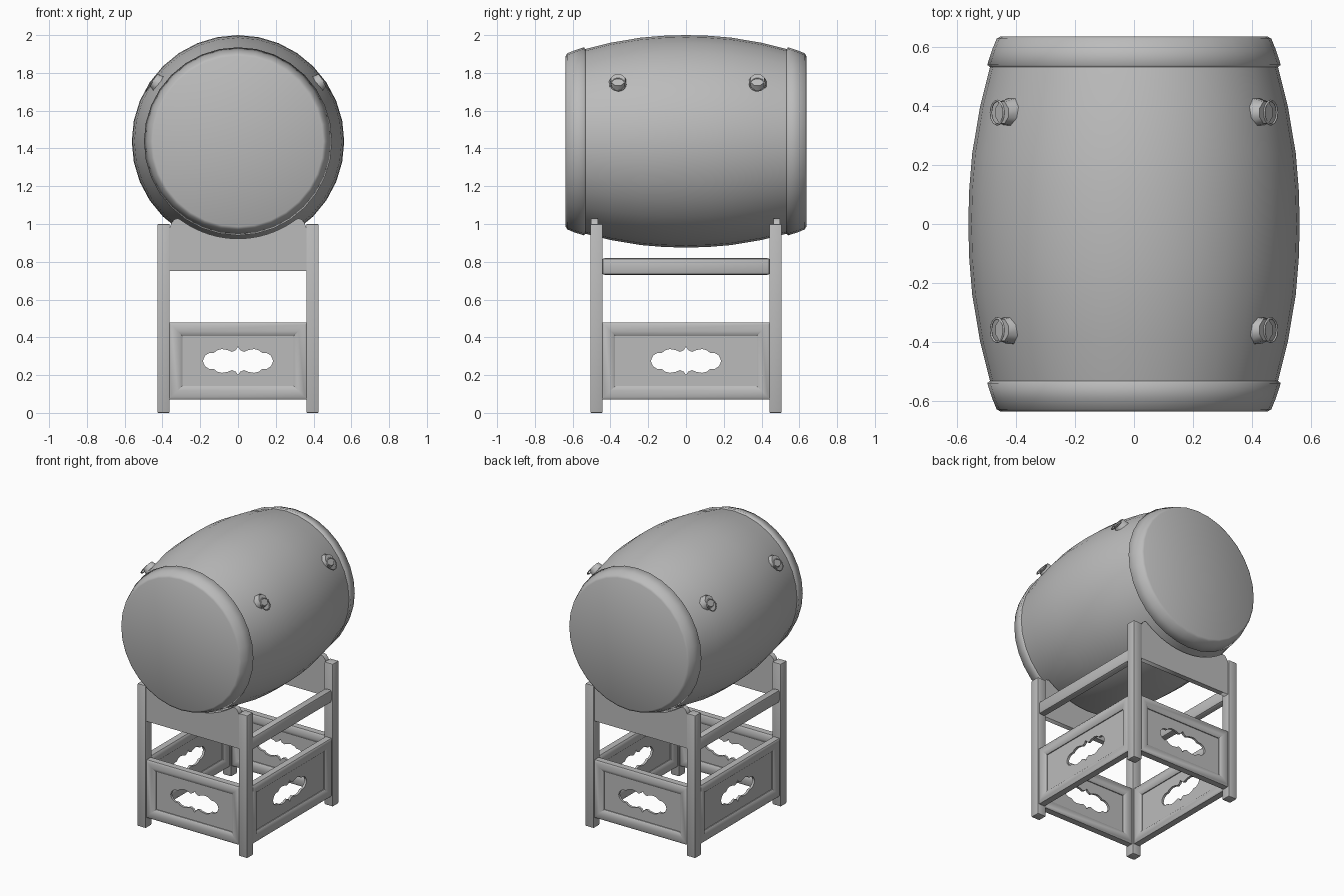
import bpy, bmesh
from math import pi, cos, sin, sqrt, radians
from mathutils import Matrix, Vector

if "Cube" in bpy.data.objects:
    bpy.data.objects.remove(bpy.data.objects["Cube"], do_unlink=True)

grey = bpy.data.materials.new("plain grey")
grey.use_nodes = True
GREY = (0.5, 0.5, 0.5, 1)
grey.diffuse_color = GREY
grey.node_tree.nodes["Principled BSDF"].inputs["Base Color"].default_value = GREY

AXIS_Z = 1.4375                    # height of the drum axis
UPRIGHT = Matrix.Rotation(pi / 2, 4, 'X')


def finish(name, bm, matrix=Matrix(), smooth=None):
    bmesh.ops.recalc_face_normals(bm, faces=bm.faces)
    bm.transform(matrix)
    mesh = bpy.data.meshes.new(name)
    bm.to_mesh(mesh)
    bm.free()
    mesh.materials.clear()
    mesh.materials.append(grey)
    obj = bpy.data.objects.new(name, mesh)
    bpy.context.collection.objects.link(obj)
    if smooth:
        bpy.ops.object.select_all(action='DESELECT')
        obj.select_set(True)
        bpy.context.view_layer.objects.active = obj
        bpy.ops.object.shade_smooth_by_angle(angle=radians(smooth))
    return obj


def revolve(name, profile, smooth):
    """Spin (radius, y) points about the drum axis."""
    bm = bmesh.new()
    verts = [bm.verts.new((r, y, 0)) for r, y in profile]
    edges = [bm.edges.new(pair) for pair in zip(verts, verts[1:])]
    bmesh.ops.spin(bm, geom=verts + edges, axis=(0, 1, 0), cent=(0, 0, 0),
                   angle=2 * pi, steps=32)
    bmesh.ops.remove_doubles(bm, verts=bm.verts, dist=1e-4)
    return finish(name, bm, Matrix.Translation((0, 0, AXIS_Z)), smooth)


def box(name, size, centre, bevel):
    bm = bmesh.new()
    bmesh.ops.create_cube(bm, size=1, matrix=Matrix.Diagonal((*size, 1)))
    bmesh.ops.bevel(bm, geom=bm.edges[:], offset=bevel, segments=2,
                    profile=0.5, affect='EDGES')
    return finish(name, bm, Matrix.Translation(centre), 40)


def plate(name, outlines, thickness, matrix):
    """Flat sheet from closed outlines; inner outlines become holes."""
    curve = bpy.data.curves.new(name, 'CURVE')
    curve.dimensions, curve.fill_mode = '2D', 'BOTH'
    curve.extrude = thickness / 2
    for points in outlines:
        spline = curve.splines.new('POLY')
        spline.points.add(len(points) - 1)
        for p, (x, y) in zip(spline.points, points):
            p.co = (x, y, 0, 1)
        spline.use_cyclic_u = True
    temp = bpy.data.objects.new(name + "_outline", curve)
    bpy.context.collection.objects.link(temp)
    graph = bpy.context.evaluated_depsgraph_get()
    mesh = bpy.data.meshes.new_from_object(temp.evaluated_get(graph))
    bpy.data.objects.remove(temp)
    bm = bmesh.new()
    bm.from_mesh(mesh)
    bmesh.ops.remove_doubles(bm, verts=bm.verts, dist=1e-5)
    return finish(name, bm, matrix)


def frame(name, half_w, half_h, section, matrix):
    """Sweep an (inset, depth) section around a mitred rectangle."""
    bm = bmesh.new()
    rings = [[bm.verts.new((sx * (half_w - i), sy * (half_h - i), d))
              for i, d in section]
             for sx, sy in ((-1, -1), (1, -1), (1, 1), (-1, 1))]
    n = len(section)
    for a in range(4):
        p, q = rings[a], rings[(a + 1) % 4]
        for k in range(n):
            m = (k + 1) % n
            bm.faces.new((p[k], q[k], q[m], p[m]))
    return finish(name, bm, matrix, 35)


# Drum barrel and the two stretched heads
half = [(0.487, 0.54), (0.522, 0.40), (0.549, 0.24), (0.559, 0.12)]
revolve("drum_body", half + [(0.5625, 0)] + [(r, -y) for r, y in half[::-1]], 40)
head = [(0, 0.637), (0.452, 0.637), (0.466, 0.629), (0.482, 0.59),
        (0.498, 0.54), (0.485, 0.53)]
for side, s in (("front", -1), ("back", 1)):
    revolve(side + "_drum_head", [(r, s * y) for r, y in head], 80)

# Knobs with rings on the upper flanks
for side, sx in (("left", 1), ("right", -1)):
    for end, y in (("front", -0.36), ("back", 0.378)):
        def radial(angle, radius, yy):
            out = Vector((sx * cos(angle), 0, sin(angle)))
            turn = out.to_track_quat('Z', 'Y').to_matrix().to_4x4()
            return Matrix.Translation(out * radius + Vector((0, yy, AXIS_Z))) @ turn
        bm = bmesh.new()
        bmesh.ops.create_cone(bm, cap_ends=True, segments=8, radius1=0.06,
                              radius2=0.04, depth=0.07,
                              matrix=Matrix.Rotation(pi / 8, 4, 'Z'))
        finish(f"{end}_{side}_knob", bm, radial(radians(36), 0.519, y), 50)
        bm = bmesh.new()
        ring = [bm.verts.new((0.04 + 0.004 * cos(a * pi / 3), 0, 0.004 * sin(a * pi / 3)))
                for a in range(6)]
        edges = [bm.edges.new((ring[k], ring[(k + 1) % 6])) for k in range(6)]
        bmesh.ops.spin(bm, geom=ring + edges, axis=(0, 0, 1), cent=(0, 0, 0),
                       angle=2 * pi, steps=20)
        bmesh.ops.remove_doubles(bm, verts=bm.verts, dist=1e-5)
        finish(f"{end}_{side}_ring", bm, radial(radians(33), 0.553, y), 80)

# Four posts and the two side rails
for side, sx in (("left", 1), ("right", -1)):
    for end, sy in (("front", -1), ("back", 1)):
        box(f"{end}_{side}_post", (0.065, 0.065, 1.0),
            (sx * 0.394, sy * 0.474, 0.5), 0.005)
    box(side + "_rail", (0.055, 0.89, 0.09), (sx * 0.394, 0, 0.775), 0.016)

# Cradle boards with a curved seat for the barrel
seat_r = 0.515
seat = [(x, AXIS_Z - sqrt(seat_r ** 2 - x ** 2))
        for x in (0.30 - 0.6 * k / 16 for k in range(17))]
horn = [(0.362, 0.98), (0.352, 1.005), (0.338, 1.024), (0.32, 1.03), (0.308, 1.024)]
cradle = ([(-0.362, 0.75), (0.362, 0.75)] + horn + seat
          + [(-x, z) for x, z in horn[::-1]])
for end, y in (("front", -0.484), ("back", 0.48)):
    plate(end + "_cradle", [cradle], 0.036, Matrix.Translation((0, y, 0)) @ UPRIGHT)

# Framed panels with a pierced scalloped opening on each side
quarter = [(0, 0.075), (0.012, 0.057), (0.032, 0.048), (0.055, 0.058),
           (0.085, 0.063), (0.112, 0.056), (0.128, 0.042), (0.152, 0.042),
           (0.172, 0.03), (0.182, 0.013)]
upper = quarter + [(0.185, 0)] + [(x, -z) for x, z in quarter[::-1]]
opening = upper + [(-x, z) for x, z in upper[-2:0:-1]]
rim = [(0, 0.022), (0.012, 0.03), (0.045, 0.03), (0.07, 0.014)]
section = rim + [(i, -d) for i, d in rim[::-1]]
for name, half_w, dist, turn in (("front", 0.365, 0.474, 0), ("left", 0.445, 0.394, 1),
                                 ("back", 0.365, 0.474, 2), ("right", 0.445, 0.394, 3)):
    place = (Matrix.Translation((0, 0, 0.275)) @ Matrix.Rotation(turn * pi / 2, 4, 'Z')
             @ Matrix.Translation((0, -dist, 0)) @ UPRIGHT)
    frame(name + "_frame", half_w, 0.203, section, place)
    w, h = half_w - 0.06, 0.143
    sheet = [(-w, -h), (w, -h), (w, h), (-w, h)]
    plate(name + "_panel", [sheet, opening], 0.016, place)
